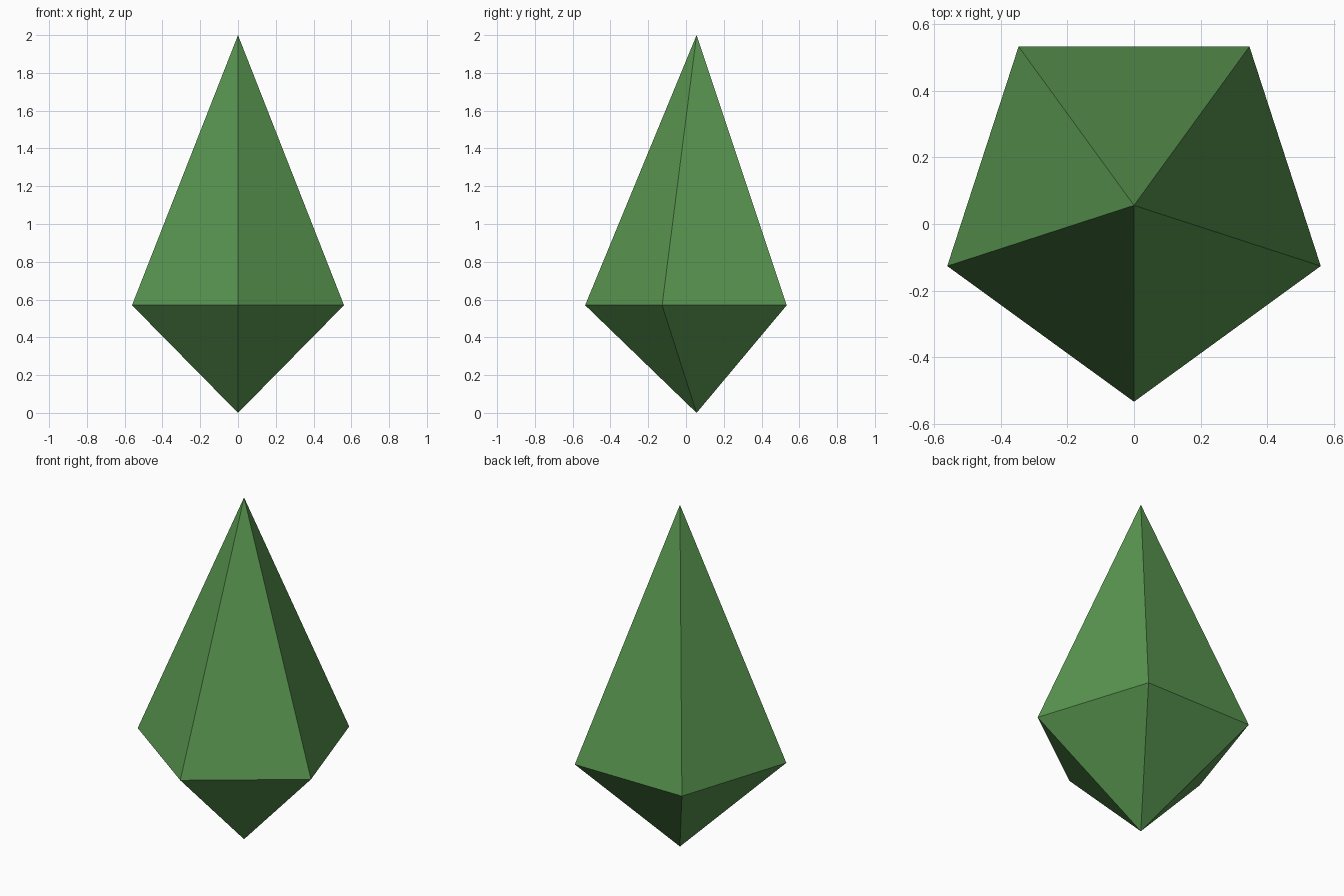
import bpy
import bmesh
from math import cos, sin, radians

cube = bpy.data.objects.get("Cube")
if cube:
    bpy.data.objects.remove(cube, do_unlink=True)

SIDES = 5
RADIUS = 0.59
GIRDLE_Z = 0.57
HEIGHT = 2.0
CENTRE_Y = 0.056

# Single green material
green = bpy.data.materials.new("leaf_green")
green.use_nodes = True
colour = (0.1, 0.3, 0.08, 1)
green.diffuse_color = colour
green.node_tree.nodes["Principled BSDF"].inputs["Base Color"].default_value = colour

# Five-sided girdle, one corner pointing to the front
bm = bmesh.new()
girdle = []
for i in range(SIDES):
    a = radians(-90 + i * 360 / SIDES)
    girdle.append(bm.verts.new((RADIUS * cos(a), CENTRE_Y + RADIUS * sin(a), GIRDLE_Z)))

# Tall upper point and short lower point joined to the girdle
top = bm.verts.new((0, CENTRE_Y, HEIGHT))
bottom = bm.verts.new((0, CENTRE_Y, 0))
for i, v in enumerate(girdle):
    w = girdle[(i + 1) % SIDES]
    bm.faces.new((v, w, top))
    bm.faces.new((w, v, bottom))

mesh = bpy.data.meshes.new("crystal")
bm.to_mesh(mesh)
bm.free()
mesh.materials.append(green)
crystal = bpy.data.objects.new("crystal", mesh)
bpy.context.collection.objects.link(crystal)
